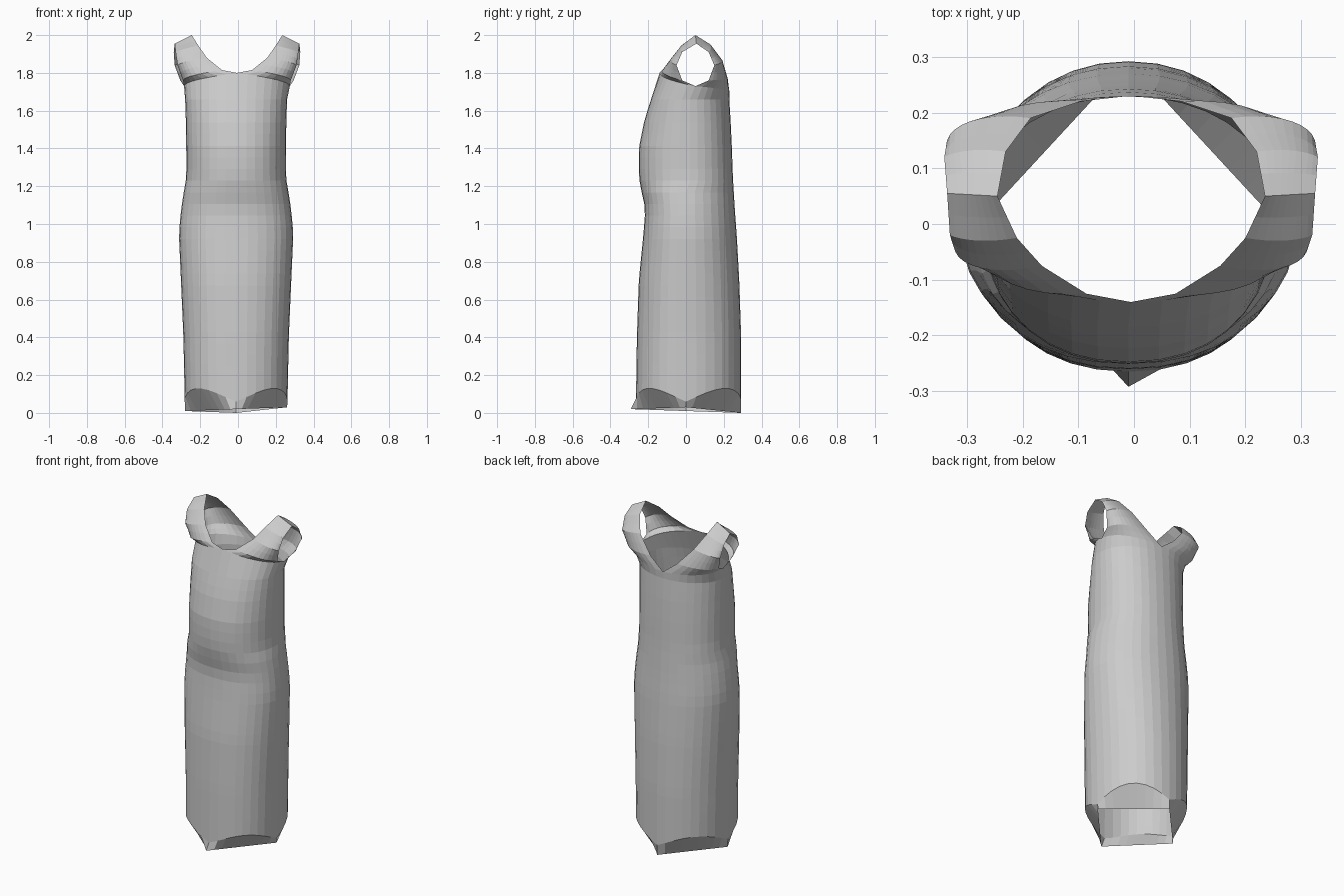
import bpy, bmesh, math
from mathutils import Vector

old = bpy.data.objects.get("Cube")
if old:
    bpy.data.objects.remove(old, do_unlink=True)

fabric = bpy.data.materials.new("grey fabric")
fabric.use_nodes = True
GREY = (0.6, 0.6, 0.6, 1)
fabric.diffuse_color = GREY
fabric.node_tree.nodes["Principled BSDF"].inputs["Base Color"].default_value = GREY

Q = 9           # columns per quarter
ROWS = 8        # rows from armpit to shoulder
CX = -0.01      # sideways centre of the body

# height, half width, front y, back y
PROFILE = [(0.06, .272, -.265, .292), (0.4, .279, -.26, .292), (0.7, .292, -.25, .282),
           (0.95, .303, -.225, .268), (1.08, .291, -.215, .258), (1.17, .277, -.235, .253),
           (1.25, .263, -.25, .248), (1.4, .264, -.25, .243), (1.55, .266, -.22, .236),
           (1.66, .27, -.185, .229)]
# neckline from the middle to the inner shoulder
NECK_FRONT = [(0, -.14, 1.8), (.08, -.125, 1.815), (.16, -.075, 1.88), (.205, -.025, 1.945), (.24, .05, 2.0)]
NECK_BACK = [(0, .23, 1.7), (.09, .22, 1.77), (.18, .19, 1.87), (.225, .13, 1.95), (.24, .05, 2.0)]
# armhole from the armpit to the outer shoulder
ARM_FRONT = [(.28, .05, 1.73), (.285, -.02, 1.76), (.315, -.05, 1.84), (.325, -.02, 1.91), (.33, .055, 1.955)]
ARM_BACK = [(.28, .05, 1.73), (.3, .12, 1.76), (.33, .15, 1.84), (.335, .12, 1.91), (.33, .055, 1.955)]


def along(points, s):
    """Point at parameter s (0 to 1) on a polyline."""
    u = s * (len(points) - 1)
    i = min(int(u), len(points) - 2)
    return Vector(points[i]).lerp(Vector(points[i + 1]), u - i)


def section(z):
    """Half width, front and back of the body at a height."""
    for a, b in zip(PROFILE, PROFILE[1:]):
        if z <= b[0]:
            t = max(0, (z - a[0]) / (b[0] - a[0]))
            return [p + (q - p) * t for p, q in zip(a[1:], b[1:])]
    return PROFILE[-1][1:]


def yoke(front, s, t):
    """Upper bodice surface, from the neckline (t=0) to the armhole (t=1)."""
    neck = NECK_FRONT if front else NECK_BACK
    arm = ARM_FRONT if front else ARM_BACK
    p = along(neck, s).lerp(along(arm, s), t)
    n, a = Vector(neck[0]), Vector(arm[0])
    ang = t * math.pi / 2
    arc = Vector((a.x * math.sin(ang) ** .92, a.y + (n.y - a.y) * math.cos(ang) ** .92, 0))
    chord = n.lerp(a, t)
    bulge = arc - Vector((chord.x, chord.y, 0))
    return p + bulge * (1 - s) ** 1.3


def quarter(k):
    """Quarter number, position from the middle to the side, and mirror sign."""
    q, r = divmod(k, Q)
    t = r / Q
    return [(True, t, 1), (False, 1 - t, 1), (False, t, -1), (True, 1 - t, -1)][q]


bm = bmesh.new()
rings = []

# hem: a four-cornered opening
corners = [(CX, -.292, .02), (.26, 0, .03), (CX, .292, 0), (-.28, 0, .01)]
hem = []
for k in range(4 * Q):
    q, r = divmod(k, Q)
    hem.append(bm.verts.new(Vector(corners[q]).lerp(Vector(corners[(q + 1) % 4]), r / Q)))
rings.append(hem)

# skirt and bodice rings
N = 27
for i in range(N):
    ring = []
    for k in range(4 * Q):
        front, t, sign = quarter(k)
        ang = t * math.pi / 2
        z = .06 + 1.6 * i / (N - 1)
        z += .07 * math.sin(2 * ang) * max(0, 1 - i / 4)
        w, yf, yb = section(z)
        mid = .02 if z > 1.2 else 0
        reach = yf if front else yb
        e = .9 if front else .96
        ring.append(bm.verts.new((CX + sign * w * math.sin(ang) ** e,
                                  mid + (reach - mid) * max(0, math.cos(ang)) ** e, z)))
    rings.append(ring)

# top of the body, following the armpits and the neckline middle
top = []
for k in range(4 * Q):
    front, t, sign = quarter(k)
    p = yoke(front, 0, t)
    top.append(bm.verts.new((CX * (1 - p.z / 4) + sign * p.x, p.y, p.z)))
rings.append(top)

for lower, upper in zip(rings, rings[1:]):
    for k in range(4 * Q):
        j = (k + 1) % (4 * Q)
        bm.faces.new((lower[k], lower[j], upper[j], upper[k]))

# front and back straps on both sides
for front in (True, False):
    for sign in (1, -1):
        grid = []
        for i in range(ROWS + 1):
            row = []
            for c in range(Q + 1):
                p = yoke(front, i / ROWS, c / Q)
                row.append(bm.verts.new((CX * (1 - p.z / 4) + sign * p.x, p.y, p.z)))
            grid.append(row)
        for a, b in zip(grid, grid[1:]):
            for c in range(Q):
                f = (a[c], a[c + 1], b[c + 1], b[c])
                bm.faces.new(f if front == (sign > 0) else f[::-1])

bmesh.ops.remove_doubles(bm, verts=bm.verts[:], dist=.0005)
bmesh.ops.recalc_face_normals(bm, faces=bm.faces[:])
mesh = bpy.data.meshes.new("dress")
bm.to_mesh(mesh)
bm.free()
mesh.materials.append(fabric)
dress = bpy.data.objects.new("dress", mesh)
bpy.context.collection.objects.link(dress)
